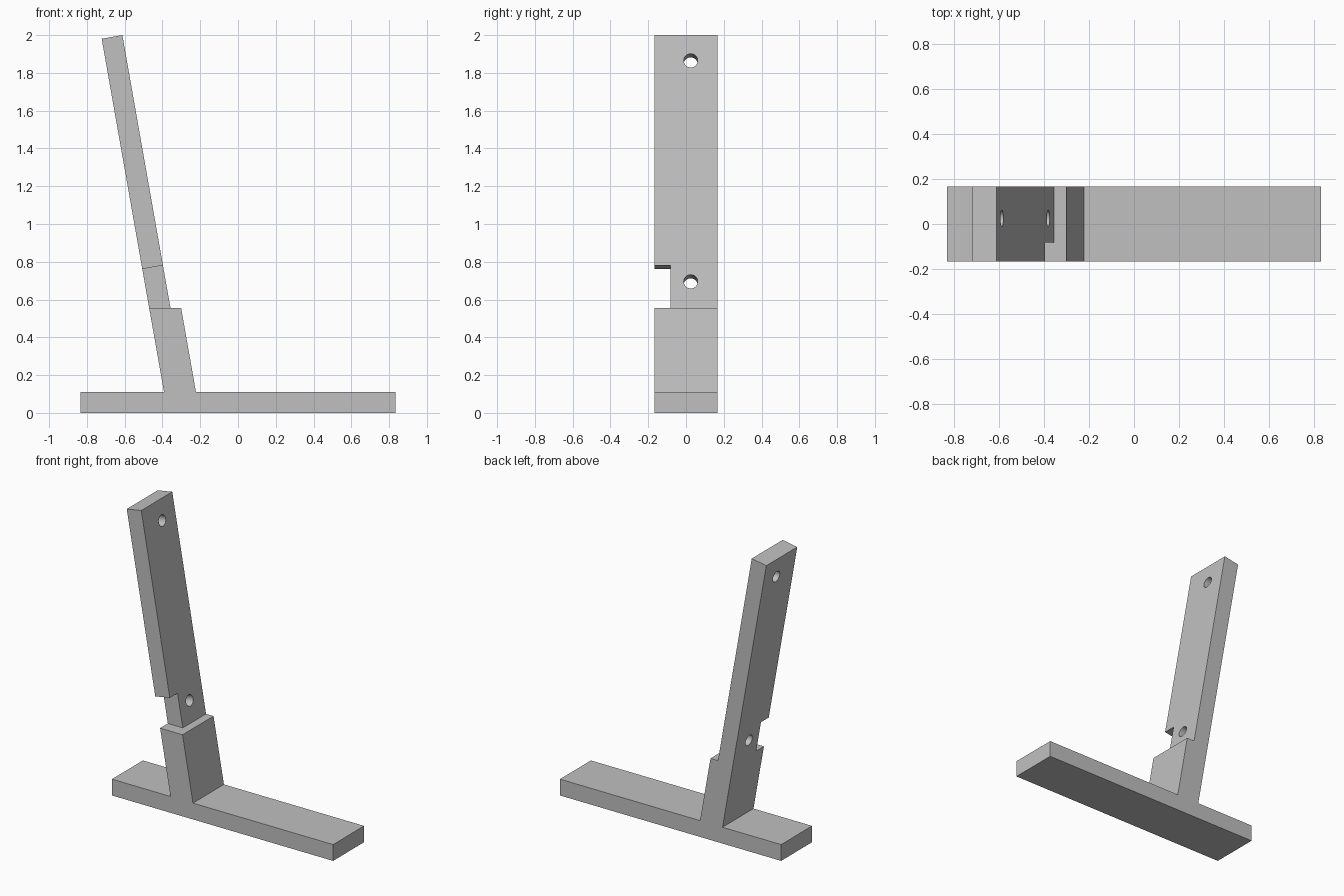
import bpy, bmesh, math
from mathutils import Matrix

if "Cube" in bpy.data.objects:
    bpy.data.objects.remove(bpy.data.objects["Cube"])

HALF = 1 / 6          # half depth in y
T = 1 / 9             # board thickness
TILT = math.radians(10)
TAN = math.tan(TILT)
LEDGE = 5 * T

grey = bpy.data.materials.new("light grey")
grey.diffuse_color = (0.53, 0.53, 0.53, 1)
grey.use_nodes = True
grey.node_tree.nodes["Principled BSDF"].inputs["Base Color"].default_value = grey.diffuse_color


def prism(name, profile, y0=-HALF, y1=HALF):
    """Extrude an xz profile along y."""
    bm = bmesh.new()
    face = bm.faces.new([bm.verts.new((x, y0, z)) for x, z in profile])
    new = bmesh.ops.extrude_face_region(bm, geom=[face])["geom"]
    verts = [g for g in new if isinstance(g, bmesh.types.BMVert)]
    bmesh.ops.translate(bm, verts=verts, vec=(0, y1 - y0, 0))
    bmesh.ops.recalc_face_normals(bm, faces=bm.faces)
    return add(name, bm)


def add(name, bm):
    mesh = bpy.data.meshes.new(name)
    bm.to_mesh(mesh)
    bm.free()
    mesh.materials.append(grey)
    obj = bpy.data.objects.new(name, mesh)
    bpy.context.collection.objects.link(obj)
    return obj


def boolean(target, other, operation):
    mod = target.modifiers.new(operation.lower(), 'BOOLEAN')
    mod.operation = operation
    mod.solver = 'EXACT'
    mod.object = other
    other.hide_render = True
    bpy.context.view_layer.objects.active = target
    bpy.ops.object.modifier_apply(modifier=mod.name)
    bpy.data.objects.remove(other)


def left(z):
    """x of the leaning back face at height z."""
    return -0.392 - (z - T) * TAN


def right(z, thick):
    return left(z) + thick / math.cos(TILT)


# Flat foot with the thick lower post rising out of it as one outline
stand = prism("stand", [
    (-5 / 6, 0), (5 / 6, 0), (5 / 6, T), (right(T, 1.5 * T), T),
    (right(LEDGE, 1.5 * T), LEDGE), (left(LEDGE), LEDGE),
    (left(T), T), (-5 / 6, T)])

# Thin leaning upright, top cut square to its length
rise = T * math.sin(TILT)
top = 2 - rise
upright = prism("upright", [
    (left(LEDGE), LEDGE), (right(LEDGE, T), LEDGE),
    (right(2, T), 2), (left(top), top)])

# Side notch: level floor, upper edge square to the upright
n0 = 0.762
notch = prism("notch_cutter", [
    (left(LEDGE) - 0.3, LEDGE - 0.1), (left(LEDGE) + 0.4, LEDGE - 0.1),
    (left(n0) + 0.4, n0 + 0.4 * TAN), (left(n0) - 0.3, n0 - 0.3 * TAN)],
    -0.4, -HALF / 2)
boolean(upright, notch, 'DIFFERENCE')

# Two round holes square to the face of the upright
for z in (0.695, 1.865):
    bm = bmesh.new()
    bmesh.ops.create_cone(bm, cap_ends=True, segments=32, radius1=0.037,
                          radius2=0.037, depth=0.5)
    place = (Matrix.Translation((right(z, T), 0.025, z))
             @ Matrix.Rotation(math.pi / 2 - TILT, 4, 'Y'))
    bmesh.ops.transform(bm, matrix=place, verts=bm.verts)
    boolean(upright, add("hole_cutter", bm), 'DIFFERENCE')

# Smooth hole walls, crisp board edges
bpy.ops.object.select_all(action='DESELECT')
upright.select_set(True)
bpy.context.view_layer.objects.active = upright
bpy.ops.object.shade_smooth_by_angle(angle=math.radians(30))
